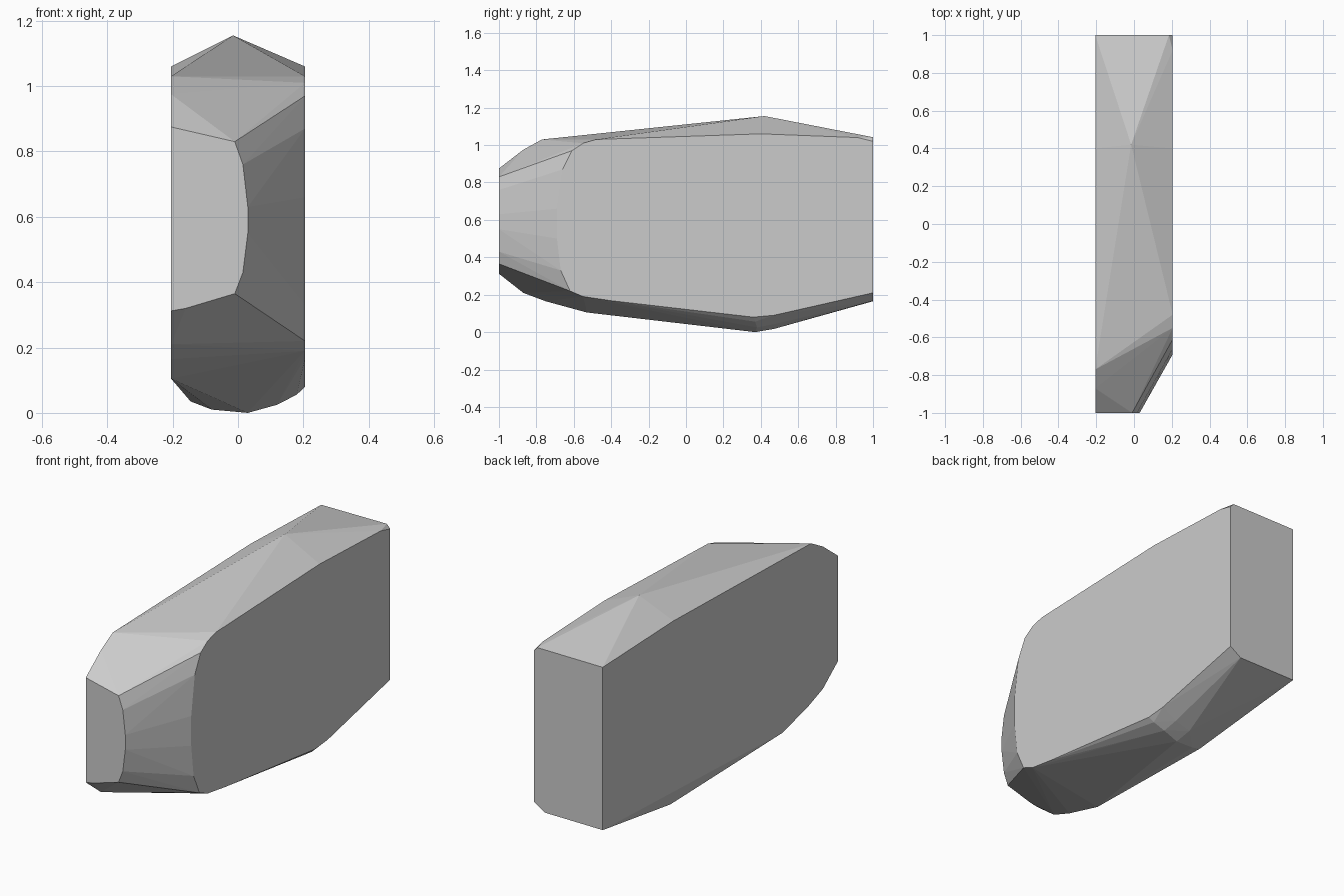
import bpy
import bmesh
from math import radians

if "Cube" in bpy.data.objects:
    bpy.data.objects.remove(bpy.data.objects["Cube"])

HALF = 0.205  # half width

# Left side outline (y, z)
left = [(-1, .875), (-.87, .975), (-.77, 1.03), (.4, 1.06), (1, 1.04),
        (1, .165), (-.53, .105), (-.75, .165), (-.87, .21), (-1, .312)]

# Right side outline (y, z), set back at the front corner
right = [(-.69, .66), (-.69, .5), (-.67, .33), (-.62, .22), (-.55, .19),
         (-.4, .168), (.36, .08), (.47, .09), (1, .21),
         (1, 1.02), (.92, 1.04), (.4, 1.06),
         (-.48, 1.03), (-.55, 1.01), (-.61, .97), (-.66, .87)]

# Curved edge of the front face at y = -1 (x, z)
front = [(-.01, .83), (.015, .76), (.03, .63), (.03, .55),
         (.015, .43), (-.01, .365), (-.16, .32)]

# Rounded belly, roof peak and chamfered back corners (x, y, z)
belly = [(-.145, .34, .035), (-.08, .36, .01), (.03, .37, 0), (.03, .47, .017),
         (.12, .38, .025), (.12, .47, .042), (.18, .37, .056)]
peak = [(-.015, .42, 1.155)]
back = [(.14, 1, .167), (.185, 1, 1.042)]

points = [(-HALF, y, z) for y, z in left]
points += [(HALF, y, z) for y, z in right]
points += [(x, -1, z) for x, z in front]
points += belly + peak + back

# Faceted block: skin stretched around the outlines
bm = bmesh.new()
for p in points:
    bm.verts.new(p)
hull = bmesh.ops.convex_hull(bm, input=bm.verts[:])
loose = [v for v in bm.verts if not v.link_faces]
bmesh.ops.delete(bm, geom=loose, context='VERTS')
bmesh.ops.dissolve_limit(bm, angle_limit=radians(0.5),
                         verts=bm.verts[:], edges=bm.edges[:])
bmesh.ops.recalc_face_normals(bm, faces=bm.faces[:])

mesh = bpy.data.meshes.new("faceted_block")
bm.to_mesh(mesh)
bm.free()
block = bpy.data.objects.new("faceted_block", mesh)
bpy.context.collection.objects.link(block)

# Soft shading across the small facets, crisp main edges
bpy.context.view_layer.objects.active = block
block.select_set(True)
bpy.ops.object.shade_flat()
